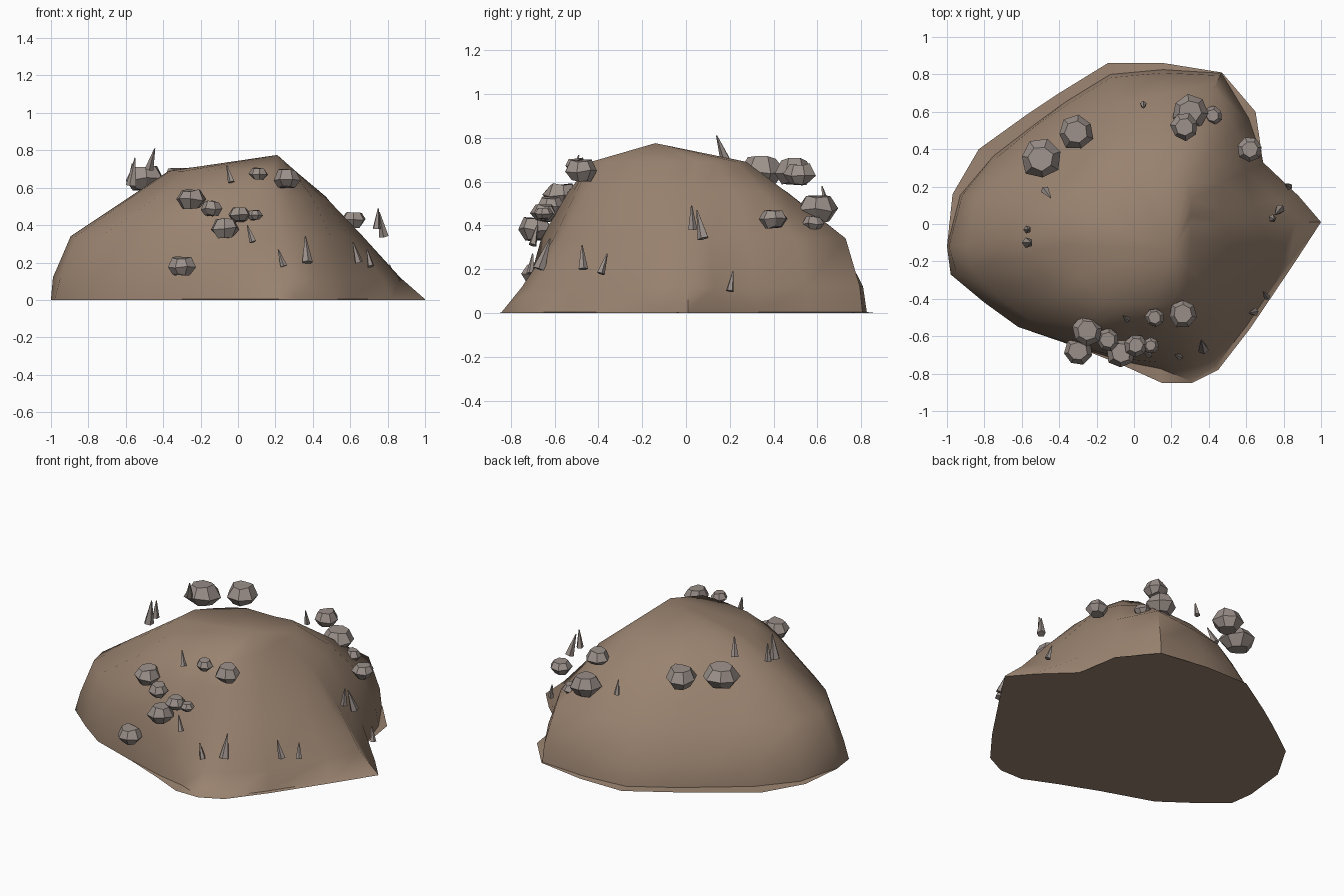
import bpy, bmesh, math, random
from mathutils import Vector

random.seed(4)


def material(name, rgb):
    m = bpy.data.materials.new(name)
    m.diffuse_color = (*rgb, 1)
    return m


EARTH = material("earth brown", (0.32, 0.225, 0.16))
STONE = material("stone grey", (0.33, 0.28, 0.255))


def finish(bm, name, mat):
    bmesh.ops.recalc_face_normals(bm, faces=bm.faces[:])
    mesh = bpy.data.meshes.new(name)
    bm.to_mesh(mesh)
    bm.free()
    mesh.materials.append(mat)
    ob = bpy.data.objects.new(name, mesh)
    bpy.context.collection.objects.link(ob)
    return ob


def bridge(bm, low, high):
    n = len(low)
    for i in range(n):
        j = (i + 1) % n
        bm.faces.new((low[i], low[j], high[j], high[i]))


# Mound: ground outline (x, y), then how far each contour shrinks to the centre
CENTRE = Vector((0.05, 0.0))
LEVELS = (0.0, 0.004, 0.12, 0.34, 0.55, 0.69)
OUTLINE = [
    (1.00, 0.01, .86, .65, .44, .27), (0.88, 0.15, .86, .70, .50, .30),
    (0.69, 0.33, .97, .85, .66, .40), (0.65, 0.60, .92, .83, .60, .38),
    (0.47, 0.81, .98, .90, .57, .34), (0.16, 0.86, .94, .81, .54, .30),
    (-.14, 0.86, .91, .76, .53, .30), (-.40, 0.70, .91, .77, .56, .37),
    (-.58, 0.58, .91, .76, .55, .38), (-.83, 0.40, .89, .75, .52, .37),
    (-.97, 0.16, .95, .87, .58, .40), (-1.0, -.12, .99, .90, .60, .40),
    (-.98, -.27, .97, .89, .60, .40), (-.80, -.42, .98, .92, .62, .44),
    (-.62, -.55, .98, .92, .72, .50), (-.30, -.66, .99, .93, .82, .60),
    (-.05, -.76, .95, .87, .71, .56), (0.15, -.85, .87, .73, .61, .51),
    (0.31, -.85, .88, .71, .59, .51), (0.45, -.78, .89, .73, .59, .47),
    (0.62, -.56, .93, .78, .61, .42), (0.85, -.22, .90, .68, .50, .32),
]
# Inner edge of the flat skirt at ground level
SKIRT = (1, 1, 1, .94, .995, .96, .93, .93, .92, .91, .96,
         1, 1, 1, 1, 1, .97, .91, .99, .97, .97, .97)
bm = bmesh.new()
rings = []
for k, z in enumerate(LEVELS):
    ring = []
    for (x, y, *scales), s in zip(OUTLINE, SKIRT):
        p = CENTRE.lerp(Vector((x, y)), ([1.0, s] + scales)[k])
        ring.append(bm.verts.new((p.x, p.y, z)))
    rings.append(ring)
for low, high in zip(rings, rings[1:]):
    bridge(bm, low, high)
peak = bm.verts.new((0.21, -0.14, 0.775))
n = len(OUTLINE)
for i in range(n):
    bm.faces.new((rings[-1][i], rings[-1][(i + 1) % n], peak))
bm.faces.new(rings[0])
mound = finish(bm, "mound", EARTH)
bpy.context.view_layer.objects.active = mound
mound.select_set(True)
bpy.ops.object.shade_smooth_by_angle(angle=math.radians(50))
mound.select_set(False)

# Loose rocks: x, y, z, radius
ROCKS = [
    (-.25, -.57, .54, .080), (-.14, -.62, .49, .062), (-.07, -.69, .385, .080),
    (0.01, -.65, .455, .060), (0.09, -.65, .455, .042), (0.11, -.50, .675, .050),
    (0.26, -.48, .65, .075), (-.30, -.68, .18, .076), (0.62, 0.40, .43, .066),
    (0.30, 0.60, .475, .092), (0.42, 0.58, .41, .050), (0.27, 0.52, .635, .072),
    (-.50, 0.35, .65, .104), (-.31, 0.49, .645, .094),
]
for i, (x, y, z, r) in enumerate(ROCKS):
    bm = bmesh.new()
    rings = []
    for size, height in ((0.6, -0.6), (1.03, -0.05), (0.66, 0.58)):
        rings.append([])
        for a in range(7):
            t = math.tau * a / 7
            d = r * size * random.uniform(0.92, 1.06)
            h = r * (height + random.uniform(-0.1, 0.1))
            rings[-1].append(bm.verts.new((d * math.cos(t), d * math.sin(t), h)))
    bridge(bm, rings[0], rings[1])
    bridge(bm, rings[1], rings[2])
    bm.faces.new(rings[0])
    bm.faces.new(rings[2])
    ob = finish(bm, f"rock_{i + 1}", STONE)
    ob.location = (x, y, z)
    ob.rotation_euler = (0, 0, random.uniform(0, math.tau))

# Pointed stone shards: base point, then tip point
SHARDS = [
    (-.475, .18, .70, -.445, .14, .81), (-.57, -.10, .61, -.55, -.10, .76),
    (-.57, -.03, .62, -.565, -.03, .73), (-.035, -.51, .63, -.06, -.49, .72),
    (0.08, -.70, .31, 0.05, -.68, .40), (0.245, -.71, .18, 0.215, -.70, .27),
    (0.37, -.67, .20, 0.36, -.62, .34), (0.645, -.47, .20, 0.615, -.475, .31),
    (0.71, -.39, .18, 0.69, -.36, .27), (0.74, 0.03, .38, 0.75, 0.025, .49),
    (0.78, 0.08, .34, 0.755, 0.05, .47), (0.83, 0.20, .10, 0.81, 0.215, .19),
    (0.05, 0.64, .49, 0.05, 0.62, .58),
]
for i, s in enumerate(SHARDS):
    base, tip = Vector(s[:3]), Vector(s[3:])
    axis = tip - base
    bm = bmesh.new()
    bmesh.ops.create_cone(bm, cap_ends=True, segments=5, radius1=axis.length * 0.2,
                          radius2=0.003, depth=axis.length)
    ob = finish(bm, f"shard_{i + 1}", STONE)
    ob.location = (base + tip) / 2
    ob.rotation_euler = axis.to_track_quat('Z', 'Y').to_euler()
